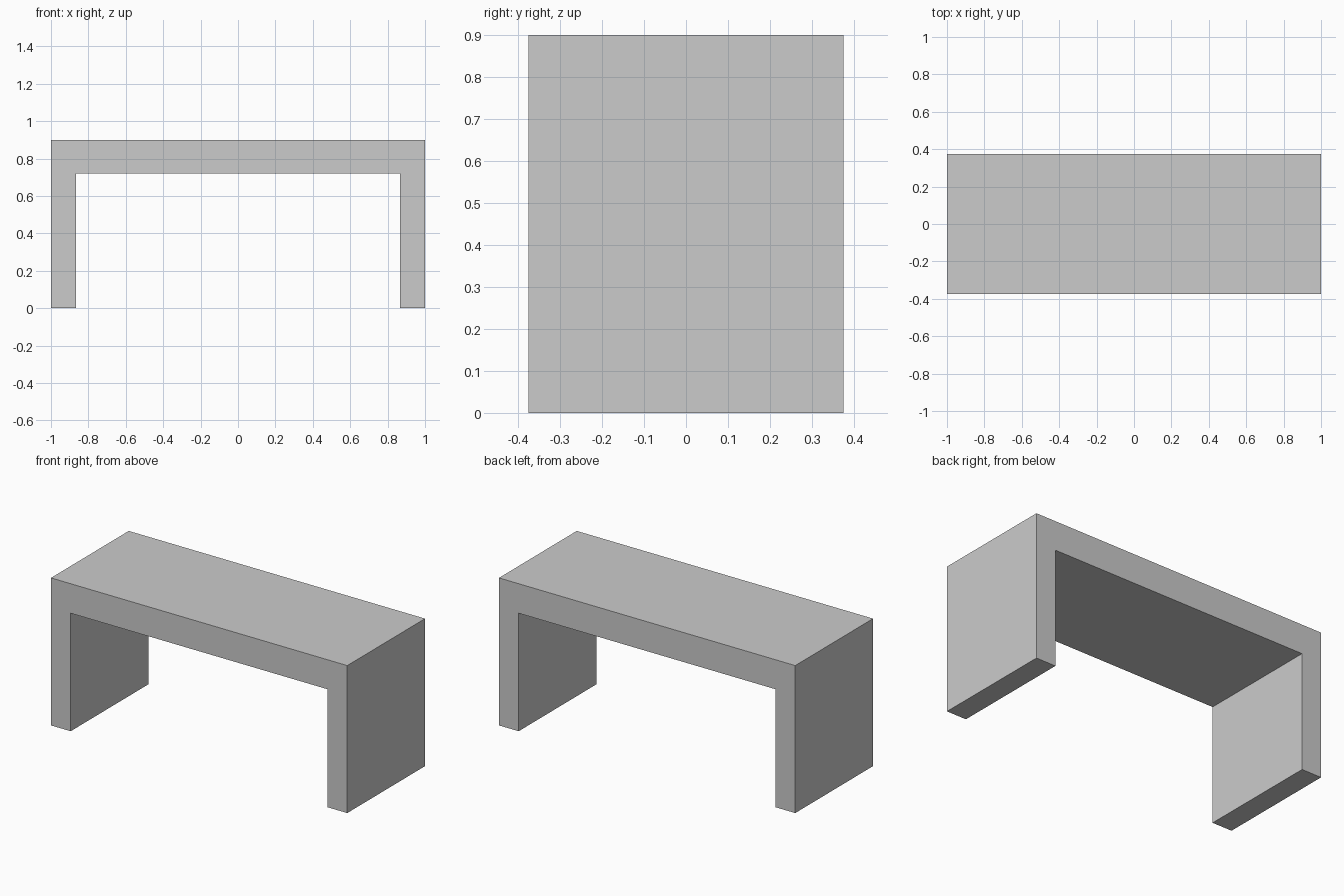
import bpy, bmesh

if "Cube" in bpy.data.objects:
    bpy.data.objects.remove(bpy.data.objects["Cube"])

HALF_W, HALF_D, HEIGHT = 1.0, 0.375, 0.9
LEG_IN, UNDERSIDE = 0.867, 0.72

# Bench: one U-shaped front profile, extruded front to back
half = [(HALF_W, HEIGHT), (HALF_W, 0), (LEG_IN, 0), (LEG_IN, UNDERSIDE)]
profile = half + [(-x, z) for x, z in reversed(half)]

bm = bmesh.new()
front = bm.faces.new([bm.verts.new((x, -HALF_D, z)) for x, z in profile])
ext = bmesh.ops.extrude_face_region(bm, geom=[front], use_keep_orig=True)
verts = [g for g in ext["geom"] if isinstance(g, bmesh.types.BMVert)]
bmesh.ops.translate(bm, vec=(0, 2 * HALF_D, 0), verts=verts)
bmesh.ops.recalc_face_normals(bm, faces=bm.faces)

mesh = bpy.data.meshes.new("bench")
bm.to_mesh(mesh)
bm.free()
bench = bpy.data.objects.new("bench", mesh)
bpy.context.collection.objects.link(bench)
